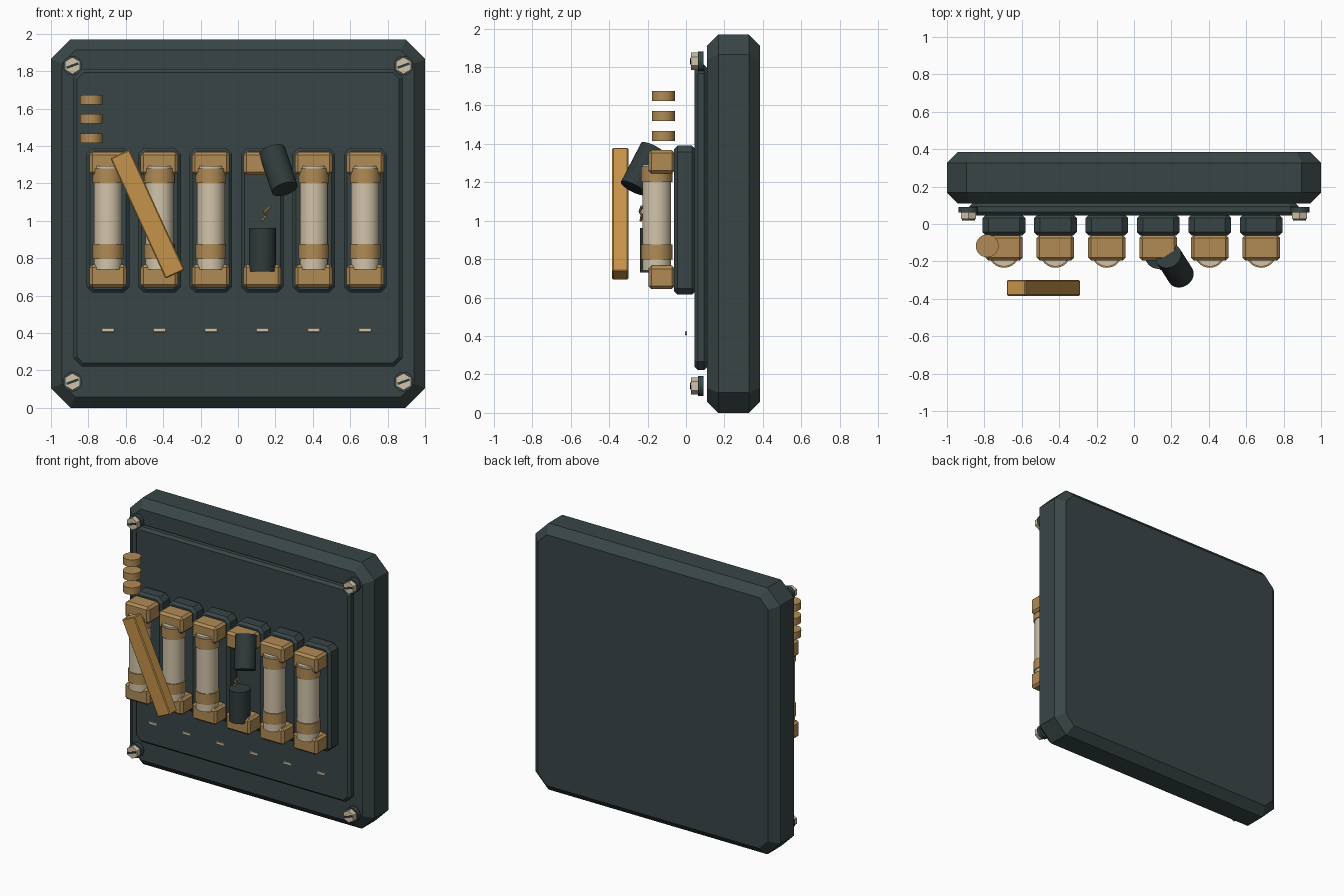
import bpy, bmesh
from math import radians, sqrt
from mathutils import Vector

if "Cube" in bpy.data.objects:
    bpy.data.objects.remove(bpy.data.objects["Cube"], do_unlink=True)


def material(name, rgb):
    m = bpy.data.materials.new(name)
    m.use_nodes = True
    m.diffuse_color = (*rgb, 1)
    bsdf = next(n for n in m.node_tree.nodes if n.type == 'BSDF_PRINCIPLED')
    bsdf.inputs["Base Color"].default_value = (*rgb, 1)
    return m


SLATE = material("slate_green", (0.041, 0.060, 0.061))
CHARCOAL = material("charcoal", (0.030, 0.043, 0.043))
BRASS = material("brass", (0.44, 0.26, 0.092))
COPPER = material("copper_orange", (0.56, 0.29, 0.068))
CREAM = material("cream", (0.64, 0.55, 0.40))


def finish(name, bm, mat):
    bmesh.ops.recalc_face_normals(bm, faces=bm.faces)
    me = bpy.data.meshes.new(name)
    bm.to_mesh(me)
    bm.free()
    ob = bpy.data.objects.new(name, me)
    bpy.context.collection.objects.link(ob)
    me.materials.append(mat)
    return ob


def slab(name, centre, size, y_front, y_back, corner, chamfer, mat):
    """Upright plate with cut corners and chamfered front and back rims."""
    bm = bmesh.new()
    rings = []
    for y, inset in ((y_front, chamfer), (y_front + chamfer, 0),
                     (y_back - chamfer, 0), (y_back, chamfer)):
        hw, hh = size[0] / 2 - inset, size[1] / 2 - inset
        c = corner - inset * (2 - sqrt(2))
        outline = []
        for sx, sz in ((1, 1), (-1, 1), (-1, -1), (1, -1)):
            pair = [(sx * hw, sz * (hh - c)), (sx * (hw - c), sz * hh)]
            outline += pair if sx * sz > 0 else pair[::-1]
        rings.append([bm.verts.new((centre[0] + x, y, centre[1] + z)) for x, z in outline])
    for a, b in zip(rings, rings[1:]):
        for i in range(len(a)):
            j = (i + 1) % len(a)
            bm.faces.new((a[i], a[j], b[j], b[i]))
    bm.faces.new(rings[0])
    bm.faces.new(rings[-1])
    return finish(name, bm, mat)


def box(name, loc, size, mat, bevel=0, rot_y=0):
    bm = bmesh.new()
    bmesh.ops.create_cube(bm, size=1)
    bmesh.ops.scale(bm, vec=size, verts=bm.verts)
    if bevel:
        bmesh.ops.bevel(bm, geom=bm.edges[:], offset=bevel, segments=1, affect='EDGES')
    ob = finish(name, bm, mat)
    ob.location = loc
    ob.rotation_euler = (0, radians(rot_y), 0)
    return ob


def rod(name, start, end, radius, mat, sides=32):
    """Capped cylinder running between two points."""
    start, end = Vector(start), Vector(end)
    axis = end - start
    bm = bmesh.new()
    bmesh.ops.create_cone(bm, cap_ends=True, segments=sides, radius1=radius,
                          radius2=radius, depth=axis.length)
    ob = finish(name, bm, mat)
    ob.location = (start + end) / 2
    ob.rotation_euler = axis.to_track_quat('Z', 'Y').to_euler()
    if sides > 8:
        bpy.ops.object.select_all(action='DESELECT')
        ob.select_set(True)
        bpy.context.view_layer.objects.active = ob
        bpy.ops.object.shade_smooth_by_angle(angle=radians(35))
    return ob


# Enclosure
slab("backboard", (0, 0.985), (2, 1.97), 0.11, 0.385, 0.105, 0.058, SLATE)
slab("front_panel", (0, 1.017), (1.76, 1.59), 0.045, 0.112, 0.045, 0.018, SLATE)

# Corner screws
for x in (-0.885, 0.885):
    for z in (0.14, 1.83):
        rod("screw_washer", (x, 0.092, z), (x, 0.062, z), 0.052, SLATE)
        rod("screw_head", (x, 0.064, z), (x, 0.026, z), 0.045, CREAM, 6)
        box("screw_slot", (x, 0.024, z), (0.068, 0.008, 0.013), CHARCOAL, rot_y=-20)

# Row of fuse holders
FUSE_Y = -0.152
BROKEN = 3
for i in range(6):
    x = -0.695 + i * 0.275
    slab("holder_base", (x, 1.003), (0.228, 0.775), -0.062, 0.05, 0.032, 0.018, SLATE)
    for z in (0.705, 1.307):
        box("terminal_clip", (x, -0.127, z), (0.2, 0.138, 0.122), BRASS, 0.016)
    box("label_mark", (x, 0, 0.415), (0.07, 0.01, 0.022), CREAM, 0.003)
    if i != BROKEN:
        rod("fuse_glass", (x, FUSE_Y, 0.74), (x, FUSE_Y, 1.293), 0.075, CREAM)
        for z in (0.797, 1.202):
            rod("fuse_cap", (x, FUSE_Y, z), (x, FUSE_Y, z + 0.079), 0.082, BRASS)

# Snapped fuse: lower half, tilted upper half and loose filament
x = -0.695 + BROKEN * 0.275
rod("broken_fuse_lower", (x, -0.168, 0.73), (x, -0.168, 0.962), 0.072, CHARCOAL)
rod("broken_fuse_upper", (0.183, -0.17, 1.372), (0.25, -0.275, 1.17), 0.072, CHARCOAL)
bends = [(0.125, -0.235, 1.0), (0.15, -0.23, 1.03), (0.14, -0.24, 1.045), (0.17, -0.23, 1.075)]
for a, b in zip(bends, bends[1:]):
    rod("filament", a, b, 0.007, BRASS, 6)

# Loose link bar and spare contact discs
box("link_bar", (-0.484, -0.342, 1.036), (0.112, 0.084, 0.708), COPPER, 0.006, rot_y=-24.6)
for z in (1.442, 1.546, 1.648):
    rod("contact_disc", (-0.785, -0.117, z - 0.026), (-0.785, -0.117, z + 0.026), 0.061, BRASS)
